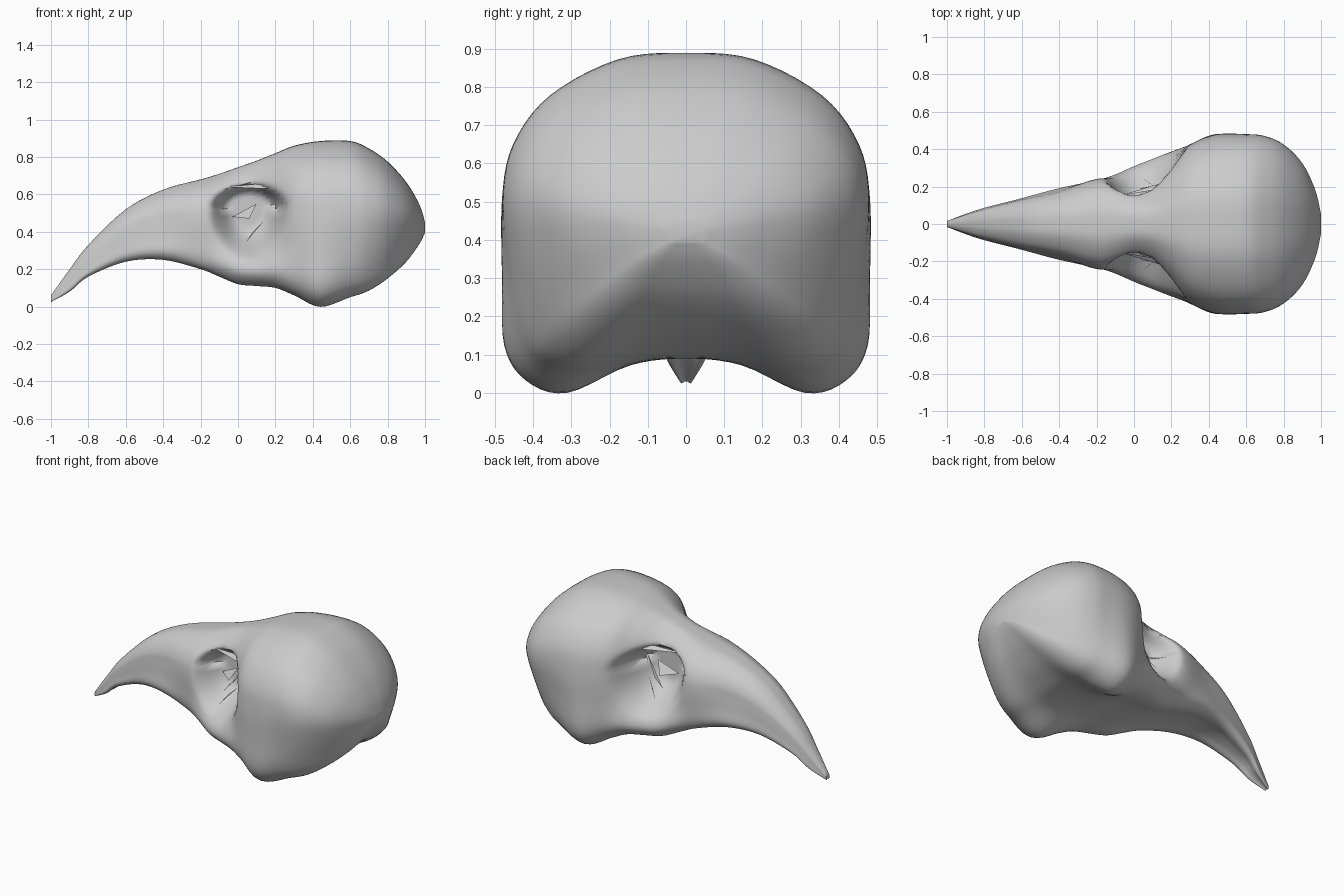
import bpy
import math
from mathutils import Vector

cube = bpy.data.objects.get("Cube")
if cube:
    bpy.data.objects.remove(cube, do_unlink=True)

bone = bpy.data.materials.new("grey_bone")
bone.use_nodes = True
GREY = (0.6, 0.6, 0.6, 1)
bone.diffuse_color = GREY
bone.node_tree.nodes["Principled BSDF"].inputs["Base Color"].default_value = GREY

# Stations along the skull: x, top, underside edge, underside centre, upper and lower half width
STATIONS = [
    (-1, .06, .025, .03, .016, .016),
    (-.9, .2, .08, .09, .05, .055),
    (-.8, .33, .16, .17, .08, .088),
    (-.6, .52, .24, .25, .13, .14),
    (-.4, .625, .25, .26, .175, .195),
    (-.2, .68, .2, .21, .24, .235),
    (-.1, .71, .16, .17, .23, .27),
    (0, .745, .12, .14, .205, .315),
    (.1, .78, .11, .125, .23, .355),
    (.2, .82, .1, .12, .32, .395),
    (.3, .86, .06, .1, .42, .43),
    (.44, .885, 0, .09, .475, .485),
    (.6, .885, .05, .095, .48, .45),
    (.7, .845, .085, .125, .47, .41),
    (.8, .775, .15, .175, .425, .35),
    (.9, .665, .24, .255, .325, .25),
    (.97, .545, .335, .34, .18, .14),
    (1, .45, .395, .395, .05, .04),
]
SUB = 5


def spline(p, q, r, s, t):
    """Catmull-Rom point between q and r."""
    return q + (r - p) * (t / 2) + (p * 2 - q * 5 + r * 4 - s) * (t * t / 2) \
        + (q * 3 - p - r * 3 + s) * (t ** 3 / 2)


def section(x, top, low, mid, upper, lower):
    """Closed ring of control points, mirrored across the middle."""
    h = top - low
    side = [(.37 * upper, top - .02 * h), (.74 * upper, top - .13 * h),
            (.94 * upper, top - .28 * h), (upper, top - .45 * h),
            (.6 * upper + .4 * lower, top - .66 * h),
            (.98 * lower, low + .14 * h), (.86 * lower, low + .035 * h),
            (.64 * lower, low), (.3 * lower, mid - .2 * (mid - low))]
    ring = [(0, top)] + side + [(0, mid)] + [(-y, z) for y, z in reversed(side)]
    return [Vector((x, y, z)) for y, z in ring]


def refine(points, closed):
    n = len(points)
    def pick(i):
        return points[i % n] if closed else points[max(0, min(n - 1, i))]
    out = [spline(*(pick(i + k) for k in (-1, 0, 1, 2)), j / SUB)
           for i in range(n if closed else n - 1) for j in range(SUB)]
    return out if closed else out + [points[-1]]


def add_mesh(name, verts, faces, smooth=True):
    mesh = bpy.data.meshes.new(name)
    mesh.from_pydata(verts, [], faces)
    mesh.materials.append(bone)
    obj = bpy.data.objects.new(name, mesh)
    bpy.context.collection.objects.link(obj)
    if smooth:
        bpy.ops.object.select_all(action='DESELECT')
        obj.select_set(True)
        bpy.context.view_layer.objects.active = obj
        bpy.ops.object.shade_smooth_by_angle(angle=math.radians(50))


# Lofted skull: braincase running into the curved beak
columns = [refine(list(c), False) for c in zip(*(section(*s) for s in STATIONS))]
rings = [refine(list(r), True) for r in zip(*columns)]
n = len(rings[0])
verts = [v for ring in rings for v in ring]


# Eye sockets: hollow both sides, with a steep brow and a long soft lower rim
def hollow(v):
    dx = (v.x - .06) / .22
    dz = (v.z - .52) / (.15 if v.z > .52 else .28)
    d = math.sqrt(dx * dx + dz * dz)
    if d < 1 and abs(v.y) > .08:
        t = min(1, (1 - d) * (2.2 if v.z > .52 else 1.5))
        pull = t * t * (3 - 2 * t)
        v.y += (math.copysign(.08, v.y) - v.y) * pull


for v in verts:
    hollow(v)

faces = [(a * n + b, a * n + (b + 1) % n, (a + 1) * n + (b + 1) % n, (a + 1) * n + b)
         for a in range(len(rings) - 1) for b in range(n)]
faces.append(tuple(reversed(range(n))))
faces.append(tuple(range(len(verts) - n, len(verts))))
add_mesh("skull", verts, faces)

# Thin broken bone splinters inside each socket
SPLINTERS = [
    ((-.08, .15, .64), (.16, .19, .66), (.15, .22, .63)),
    ((-.03, .11, .48), (.1, .14, .55), (.06, .18, .47)),
    ((.03, .19, .4), (.18, .14, .58), (.08, .2, .46)),
    ((.04, .25, .34), (.14, .18, .46), (.08, .22, .4)),
]
for side, label in ((-1, "front"), (1, "back")):
    pts = [(x, side * y, z) for tri in SPLINTERS for x, y, z in tri]
    tris = [(i, i + 1, i + 2) for i in range(0, len(pts), 3)]
    add_mesh("socket_splinters_" + label, pts, tris, smooth=False)
